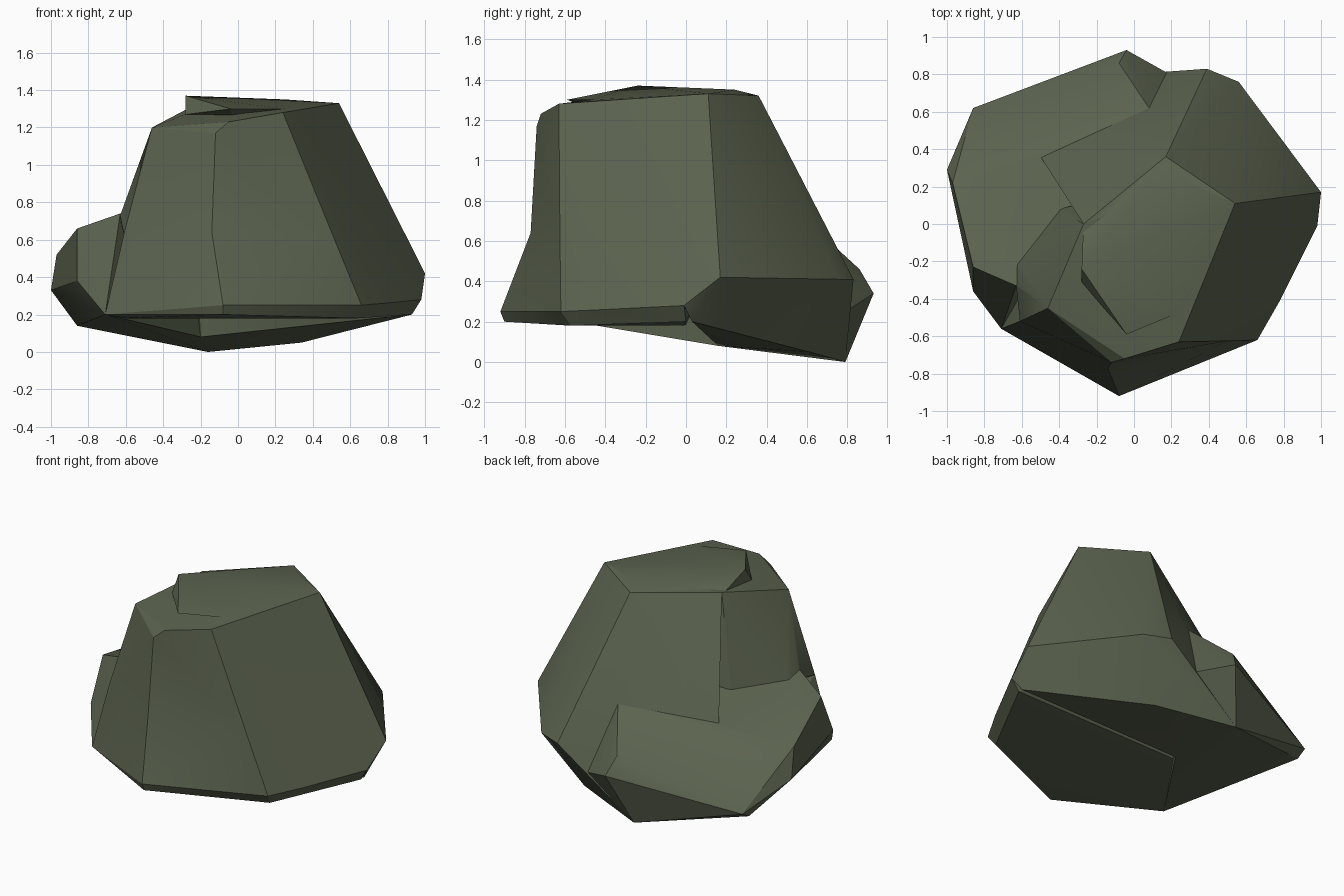
import bpy, bmesh, math

if "Cube" in bpy.data.objects:
    bpy.data.objects.remove(bpy.data.objects["Cube"])

stone = bpy.data.materials.new("mossy_stone")
stone.diffuse_color = (0.105, 0.125, 0.078, 1)
stone.use_nodes = True
stone.node_tree.nodes["Principled BSDF"].inputs["Base Color"].default_value = stone.diffuse_color


def chunk(name, pts):
    """Faceted stone chunk: convex hull of its corner points."""
    bm = bmesh.new()
    for p in pts:
        bm.verts.new(p)
    res = bmesh.ops.convex_hull(bm, input=bm.verts)
    junk = [v for v in set(res["geom_interior"] + res["geom_unused"])
            if isinstance(v, bmesh.types.BMVert)]
    bmesh.ops.delete(bm, geom=junk, context='VERTS')
    bmesh.ops.dissolve_limit(bm, angle_limit=math.radians(1), verts=bm.verts, edges=bm.edges)
    bmesh.ops.recalc_face_normals(bm, faces=bm.faces)
    me = bpy.data.meshes.new(name)
    bm.to_mesh(me)
    bm.free()
    me.materials.append(stone)
    ob = bpy.data.objects.new(name, me)
    bpy.context.collection.objects.link(ob)
    return ob


# upper front block with its bevelled corner strip
rock = chunk("rock", [
    (-.14, -.77, .64), (.50, -.625, .64), (.55, -.46, .64), (-.61, -.52, .63),
    (-.12, -.74, 1.17), (-.05, -.72, 1.23), (.24, -.63, 1.28), (.25, -.47, 1.30),
    (-.46, -.45, 1.20), (-.28, -.31, 1.27), (-.27, 0, 1.30), (.54, .11, 1.33),
    (.25, .24, 1.34), (-.63, -.33, .73), (-.63, -.22, .70), (-.40, .08, .67),
    (.98, -.01, .28), (1, .17, .42), (.78, -.41, .26), (0, .2, .4)])

# flared front foot
front_foot = chunk("front_foot", [
    (-.08, -.92, .25), (-.08, -.90, .20), (.66, -.62, .25), (.64, -.57, .18),
    (-.14, -.77, .64), (.50, -.625, .64), (.55, -.46, .64), (-.61, -.52, .63),
    (-.71, -.56, .20), (.73, -.46, .23), (.78, -.41, .26), (.98, -.01, .28),
    (.93, 0, .20), (-.60, -.52, .18), (-.5, 0, .18), (0, .2, .6)])

# sloping rear block
rear_block = chunk("rear_block", [
    (.54, .11, 1.33), (.25, .24, 1.35), (.17, .36, 1.32), (-.27, 0, 1.30),
    (-.50, .36, .59), (.08, .62, .68), (.21, .79, .25), (.39, .83, .41),
    (.56, .76, .41), (1, .17, .42), (.98, -.01, .28), (.93, .03, .20),
    (.34, .61, .05), (-.16, .79, 0), (-.2, .16, .08)])

# low ledge on the left and back
ledge = chunk("ledge", [
    (-.86, .62, .18), (-.86, .55, .14), (-.04, .93, .34), (-.08, .86, .46),
    (.08, .62, .68), (-.50, .36, .59), (-.40, .08, .67), (-.63, -.22, .70),
    (-.63, -.33, .74), (-.86, -.23, .66), (-.97, .22, .52), (-1, .29, .33),
    (-.86, -.36, .38), (-.71, -.56, .20), (.21, .79, .25), (-.16, .79, 0),
    (-.2, .16, .08)])

# thin tilted slab on top
cap = chunk("cap", [
    (-.28, -.24, 1.37), (-.28, -.31, 1.27), (-.04, -.59, 1.30), (.25, -.47, 1.30),
    (.54, .11, 1.33), (.25, .24, 1.35), (.17, .36, 1.32), (-.27, 0, 1.28),
    (0, -.1, 1.1)])

# fuse the chunks into one stone
for part in (front_foot, rear_block, ledge, cap):
    mod = rock.modifiers.new("fuse", 'BOOLEAN')
    mod.operation = 'UNION'
    mod.solver = 'EXACT'
    mod.object = part
fused = bpy.data.meshes.new_from_object(
    rock.evaluated_get(bpy.context.evaluated_depsgraph_get()))
rock.modifiers.clear()
rock.data = fused
for part in (front_foot, rear_block, ledge, cap):
    bpy.data.objects.remove(part)

bpy.context.view_layer.objects.active = rock
rock.select_set(True)
bpy.ops.object.shade_smooth_by_angle(angle=math.radians(25))
